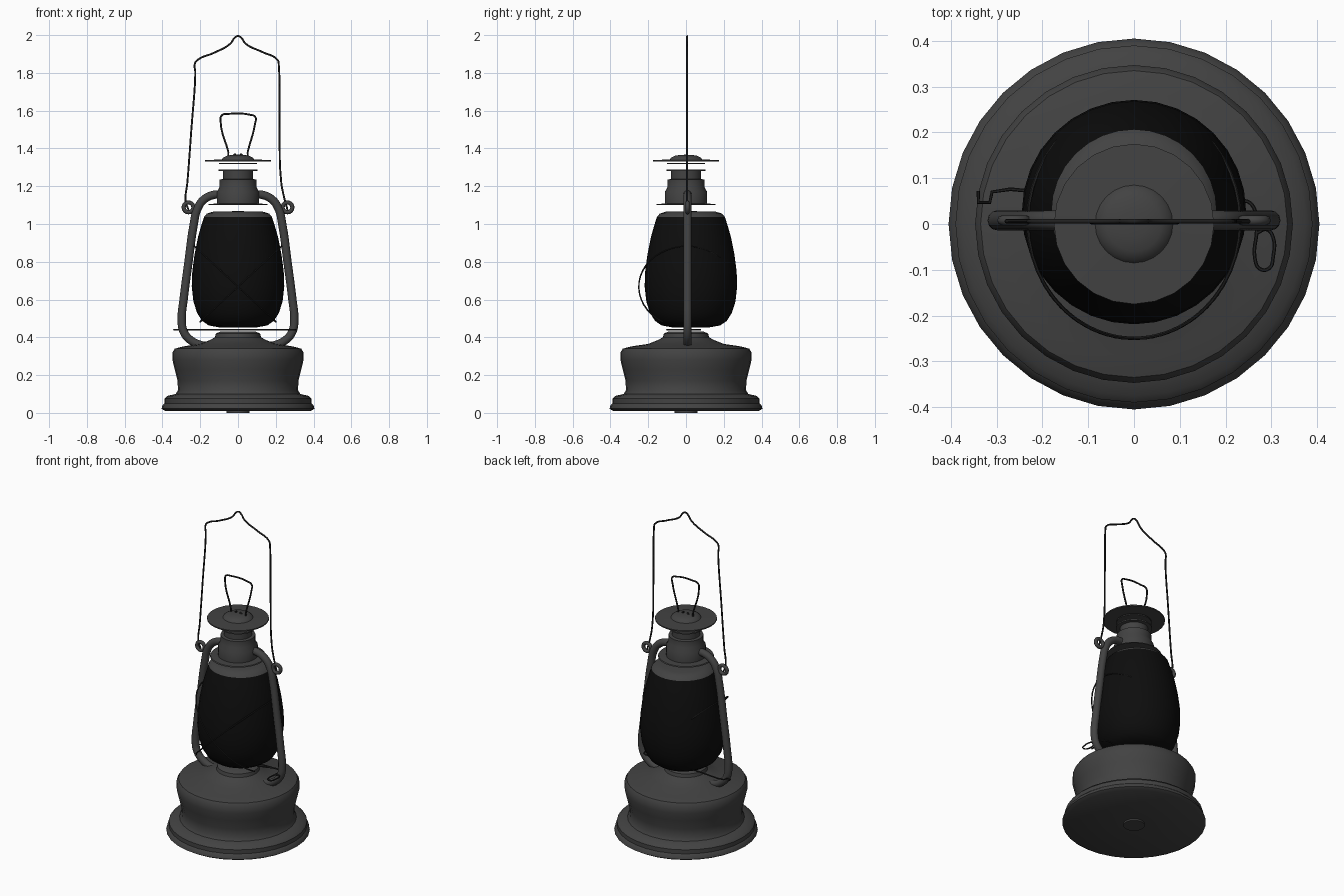
import bpy, bmesh, math

def material(name, v):
    m = bpy.data.materials.new(name)
    m.diffuse_color = (v, v, v, 1)
    return m

METAL = material("dark_metal", 0.055)
GLASS = material("black_glass", 0.004)
WIRE = material("wire_black", 0.015)

def activate(ob):
    bpy.ops.object.select_all(action='DESELECT')
    ob.select_set(True)
    bpy.context.view_layer.objects.active = ob

def smooth(ob, angle=35):
    activate(ob)
    bpy.ops.object.shade_smooth_by_angle(angle=math.radians(angle))

def lathe(name, profile, mat=METAL, segs=32, y=0.0):
    """Revolve (radius, z) points around the vertical axis."""
    bm = bmesh.new()
    verts = [bm.verts.new((r, 0, z)) for r, z in profile]
    edges = [bm.edges.new(p) for p in zip(verts, verts[1:])]
    bmesh.ops.spin(bm, geom=verts + edges, cent=(0, 0, 0), axis=(0, 0, 1),
                   angle=2 * math.pi, steps=segs, use_duplicate=False)
    bmesh.ops.remove_doubles(bm, verts=bm.verts, dist=1e-5)
    bmesh.ops.recalc_face_normals(bm, faces=bm.faces)
    me = bpy.data.meshes.new(name)
    bm.to_mesh(me)
    bm.free()
    ob = bpy.data.objects.new(name, me)
    bpy.context.collection.objects.link(ob)
    ob.location.y = y
    me.materials.append(mat)
    smooth(ob)
    return ob

def tube(name, pts, radius, mat=WIRE, curved=True, cyclic=False, sides=2):
    """Round bar swept along points."""
    cu = bpy.data.curves.new(name, 'CURVE')
    cu.dimensions = '3D'
    cu.bevel_depth, cu.bevel_resolution = radius, sides
    cu.use_fill_caps = True
    cu.resolution_u = 5
    sp = cu.splines.new('BEZIER' if curved else 'POLY')
    seq = sp.bezier_points if curved else sp.points
    seq.add(len(pts) - 1)
    for p, co in zip(seq, pts):
        if curved:
            p.co = co
            p.handle_left_type = p.handle_right_type = 'AUTO'
        else:
            p.co = (*co, 1)
    sp.use_cyclic_u = cyclic
    ob = bpy.data.objects.new(name, cu)
    bpy.context.collection.objects.link(ob)
    cu.materials.append(mat)
    activate(ob)
    bpy.ops.object.convert(target='MESH')
    smooth(bpy.context.object, 50)
    return bpy.context.object

# Fuel tank with stepped foot and raised neck
lathe("fuel_tank", [
    (0, 0.0), (0.06, 0.0), (0.06, 0.01), (0.385, 0.01), (0.405, 0.022), (0.40, 0.04),
    (0.39, 0.05), (0.39, 0.075), (0.375, 0.09), (0.33, 0.10), (0.318, 0.12), (0.32, 0.17),
    (0.335, 0.23), (0.347, 0.28), (0.347, 0.32), (0.335, 0.34), (0.29, 0.352),
    (0.20, 0.365), (0.15, 0.385), (0.122, 0.40), (0.117, 0.42), (0.09, 0.432), (0, 0.432)])

# Glass globe, set slightly back, and its metal top collar
lathe("globe", [
    (0, 0.452), (0.10, 0.453), (0.155, 0.463), (0.19, 0.487), (0.217, 0.53), (0.236, 0.59),
    (0.245, 0.67), (0.242, 0.75), (0.23, 0.84), (0.212, 0.93), (0.195, 0.99),
    (0.18, 1.037)], GLASS, y=0.026)
lathe("globe_collar", [(0.18, 1.037), (0.165, 1.055), (0.13, 1.066), (0, 1.068)], y=0.026)

# Chimney: skirt, stepped column, rings and vented cap
lathe("chimney", [
    (0, 1.10), (0.158, 1.10), (0.155, 1.106), (0.112, 1.108), (0.112, 1.17), (0.098, 1.195),
    (0.098, 1.235), (0.08, 1.238), (0.08, 1.28), (0.102, 1.281), (0.102, 1.289), (0, 1.289)])
lathe("cap_lower_ring", [(0, 1.317), (0.10, 1.317), (0.10, 1.324), (0, 1.324)])
lathe("cap_plate", [(0, 1.331), (0.175, 1.331), (0.175, 1.338), (0.085, 1.342),
                    (0.078, 1.352), (0.06, 1.361), (0.03, 1.366), (0, 1.367)], segs=24)

for s, side in ((-1, "left"), (1, "right")):
    # Side air tubes from the chimney down into the tank
    tube("air_tube_" + side, [(s * x, 0.008, z) for x, z in (
        (0.09, 1.155), (0.125, 1.155), (0.18, 1.13), (0.215, 1.08), (0.234, 1.0), (0.262, 0.8),
        (0.288, 0.6), (0.298, 0.5), (0.288, 0.43), (0.25, 0.384), (0.20, 0.36), (0.15, 0.352))],
        0.022, METAL, sides=4)
    # Ears holding the bail
    bpy.ops.mesh.primitive_torus_add(major_radius=0.026, minor_radius=0.011, major_segments=16,
        minor_segments=8, location=(s * 0.262, 0.008, 1.088), rotation=(math.pi / 2, 0, 0))
    ear = bpy.context.object
    ear.name = "bail_ear_" + side
    ear.data.materials.append(METAL)
    smooth(ear, 60)
    # Tilted guard wires crossing in front of the globe
    pts = []
    for i in range(25):
        t = math.radians(-50 + i * 200 / 24)
        pts.append((s * 0.232 * math.cos(t), 0.005 - 0.255 * math.sin(t),
                    0.668 + 0.215 * math.cos(t)))
    tube("guard_wire_" + side, pts, 0.004, curved=False, sides=1)

# Carrying bail with a peaked top
tube("bail", [(x, 0.006, z) for x, z in (
    (-0.262, 1.075), (-0.277, 1.12), (-0.268, 1.22), (-0.247, 1.5), (-0.226, 1.8),
    (-0.228, 1.85), (-0.215, 1.868), (-0.13, 1.905), (-0.04, 1.955), (-0.018, 1.985),
    (0, 1.995), (0.018, 1.985), (0.04, 1.955), (0.13, 1.91), (0.21, 1.868), (0.216, 1.84),
    (0.22, 1.52), (0.229, 1.22), (0.242, 1.15), (0.262, 1.075))], 0.005)

# Lifting loop above the cap
tube("lift_loop", [(x, 0.004, z) for x, z in (
    (-0.012, 1.372), (-0.045, 1.355), (-0.052, 1.385), (-0.092, 1.54), (-0.086, 1.575),
    (-0.05, 1.583), (0.06, 1.579), (0.092, 1.566), (0.09, 1.53), (0.052, 1.385),
    (0.045, 1.355), (0.012, 1.372))], 0.005)

# Globe lever at left and wick adjuster loop at right
tube("globe_lever", [(x, y, 0.44) for x, y in (
    (-0.34, 0.072), (-0.34, 0.047), (-0.315, 0.047), (-0.31, 0.07), (-0.27, 0.076),
    (-0.10, 0.06), (0.10, 0.05), (0.245, 0.05))], 0.004, curved=False, sides=1)
tube("wick_adjuster", [(x, y, 0.44) for x, y in (
    (0.0, 0.0), (0.15, 0.03), (0.245, 0.05), (0.262, 0.035), (0.268, -0.01), (0.264, -0.075),
    (0.275, -0.098), (0.295, -0.097), (0.304, -0.07), (0.304, -0.03), (0.29, -0.012),
    (0.268, -0.02))], 0.004, sides=1)
